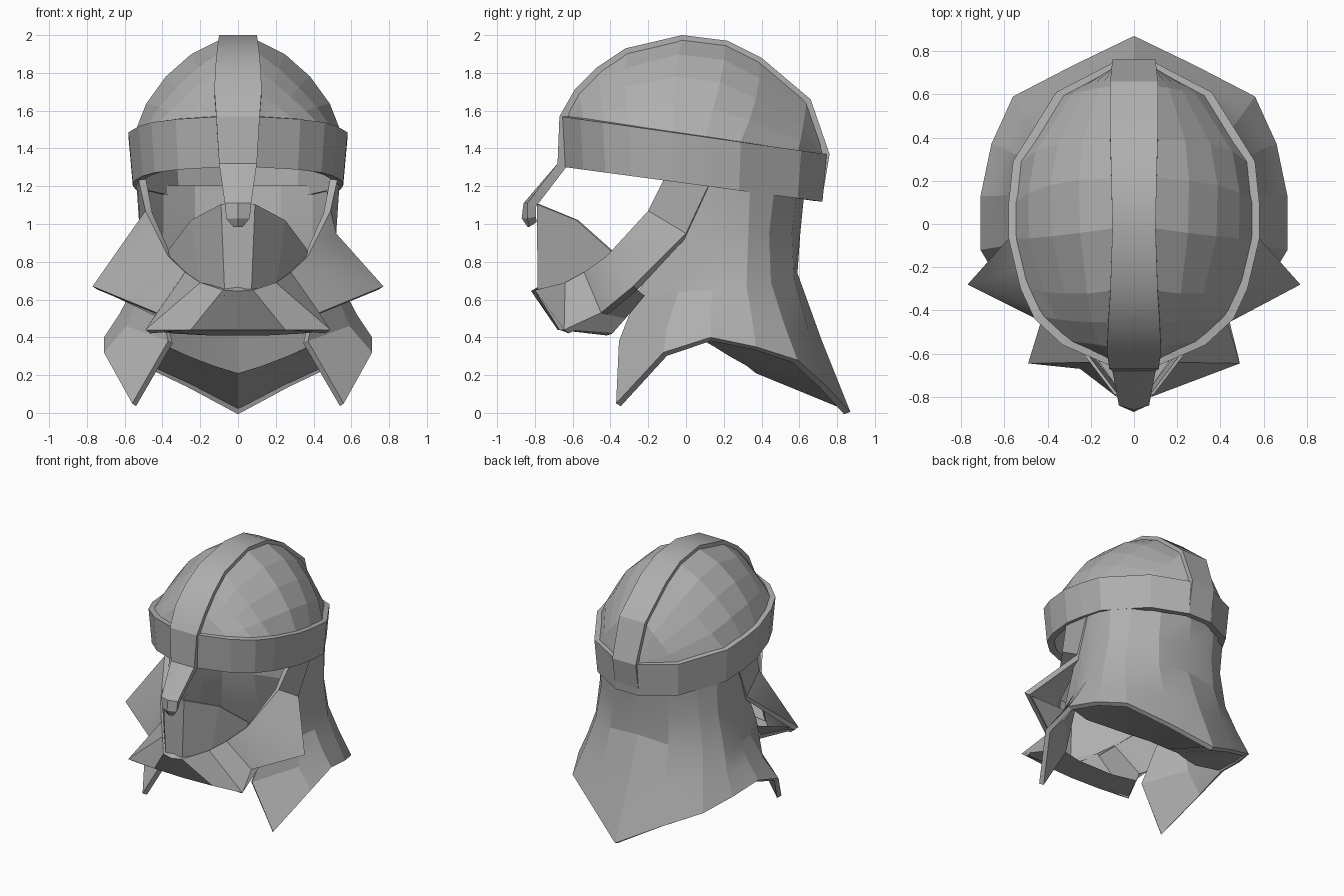
import bpy, bmesh, math
from mathutils import Vector

if "Cube" in bpy.data.objects:
    bpy.data.objects.remove(bpy.data.objects["Cube"])

steel = bpy.data.materials.new("grey steel")
steel.diffuse_color = (0.43, 0.43, 0.43, 1)
steel.use_nodes = True
steel.node_tree.nodes["Principled BSDF"].inputs["Base Color"].default_value = steel.diffuse_color
CENTRE = Vector((0, 0, 0.9))


def sheet(name, rows, closed=False, thick=0.0, smooth=None):
    """Skin a grid of points, face it outwards, then thicken it inwards."""
    bm = bmesh.new()
    grid = [[bm.verts.new(p) for p in row] for row in rows]
    n = len(grid[0])
    for a, b in zip(grid, grid[1:]):
        for i in range(n if closed else n - 1):
            j = (i + 1) % n
            bm.faces.new((a[i], a[j], b[j], b[i]))
    bmesh.ops.recalc_face_normals(bm, faces=bm.faces)
    bm.normal_update()
    if sum(f.normal.dot(f.calc_center_median() - CENTRE) * f.calc_area() for f in bm.faces) < 0:
        bmesh.ops.reverse_faces(bm, faces=bm.faces)
    me = bpy.data.meshes.new(name)
    bm.to_mesh(me)
    bm.free()
    me.materials.append(steel)
    ob = bpy.data.objects.new(name, me)
    bpy.context.collection.objects.link(ob)
    bpy.ops.object.select_all(action="DESELECT")
    ob.select_set(True)
    bpy.context.view_layer.objects.active = ob
    if thick:
        mod = ob.modifiers.new("thickness", "SOLIDIFY")
        mod.thickness, mod.offset = thick, -1
        bpy.ops.object.modifier_apply(modifier=mod.name)
    if smooth:
        bpy.ops.object.shade_smooth_by_angle(angle=math.radians(smooth))
    return ob


def both(half):
    """Mirror a half row that starts on the centre line."""
    return [(-x, y, z) for x, y, z in reversed(half[1:])] + list(half)


def brow_z(y):
    return 1.475 - 0.142 * y


# Brow band outline from back to front, tilted down towards the back
half = [(0.1, 0.745), (0.36, 0.61), (0.56, 0.29), (0.58, 0.1), (0.58, -0.07),
        (0.525, -0.3), (0.46, -0.44), (0.33, -0.56), (0.1, -0.66)]
plan = half + [(-x, y) for x, y in reversed(half)]
band_top = [(x, y, brow_z(y)) for x, y in plan]
band_low = [(x * 0.96, y * 0.97, 1.215 - 0.13 * y) for x, y in plan]
sheet("brow_band", [band_top, band_low], closed=True, thick=0.05)

# Crest strap and nose guard: y, z, half width, set-back of the side edges
strap = [(0.72, 1.13, 0.1, 0), (0.76, 1.37, 0.1, 0), (0.66, 1.66, 0.11, 0), (0.4, 1.88, 0.11, 0),
         (0.22, 1.97, 0.105, 0), (-0.02, 2.0, 0.1, 0), (-0.32, 1.93, 0.11, 0),
         (-0.47, 1.83, 0.12, 0), (-0.59, 1.71, 0.125, 0), (-0.67, 1.57, 0.115, 0),
         (-0.68, 1.32, 0.1, 0), (-0.86, 1.11, 0.07, 0.02), (-0.87, 1.03, 0.062, 0.03),
         (-0.84, 0.985, 0.025, 0.01)]
sheet("crest_and_nose_guard", [[(-w, y + d, z), (0, y, z), (w, y + d, z)] for y, z, w, d in strap],
      thick=0.05, smooth=24)

# Faceted dome: each rib arcs from the crest strap down to the brow band
hub = Vector((0, 0.03, 1.42))
for side, name in ((1, "dome_right"), (-1, "dome_left")):
    ribs = []
    for (y, z, w, d), (bx, by) in zip(strap[1:10], half):
        top = (Vector((w - 0.01, y, z)) - hub) * 0.965
        low = Vector((bx * 0.955, by * 0.965, brow_z(by) - 0.02)) - hub
        a = max(top.angle(low), 0.01)
        rib = []
        for k in range(5):
            t = k / 4
            p = hub + (top * math.sin((1 - t) * a) + low * math.sin(t * a)) / math.sin(a) * (
                1 - 0.06 * math.sin(math.pi * t) * min(1, a))
            rib.append((side * p.x, p.y, p.z))
        ribs.append(rib)
    sheet(name, ribs, thick=0.02)

# Flared neck guard, rows from top to rim, each from the back centre to the front edge
rim = [(0, 0.87, 0.005), (0.28, 0.735, 0.15), (0.56, 0.59, 0.28), (0.66, 0.37, 0.35),
       (0.71, 0.13, 0.4), (0.71, -0.12, 0.32), (0.56, -0.37, 0.05)]
neck = [
    [(0, 0.63, 1.2), (0.24, 0.59, 1.2), (0.42, 0.47, 1.2), (0.5, 0.34, 1.22),
     (0.53, 0.25, 1.23), (0.535, 0.17, 1.24), (0.53, 0.09, 1.25)],
    [(0, 0.605, 0.95), (0.24, 0.56, 0.95), (0.42, 0.44, 0.95), (0.505, 0.33, 0.95),
     (0.52, 0.18, 0.95), (0.515, 0.05, 0.95), (0.5, -0.05, 0.93)],
    [(0, 0.59, 0.74), (0.25, 0.57, 0.72), (0.46, 0.45, 0.69), (0.55, 0.32, 0.67),
     (0.56, 0.14, 0.65), (0.52, -0.04, 0.64), (0.43, -0.25, 0.65)],
    [(0, 0.72, 0.38), (0.27, 0.65, 0.43), (0.51, 0.52, 0.47), (0.6, 0.35, 0.5),
     (0.63, 0.13, 0.52), (0.59, -0.1, 0.46), (0.37, -0.355, 0.38)],
    rim]
sheet("neck_guard", [both(r) for r in neck], thick=0.035, smooth=16)

# Ledge closing the back of the neck guard from below
ledge = [(0, 0.37, 0.21), (0.13, 0.32, 0.25), (0.26, 0.23, 0.3), (0.37, 0.15, 0.35), (0.5, 0.08, 0.39)]
sheet("neck_ledge", [both(rim[:5]), both(ledge)])

# Face guard with cheek horns, from the chin centre round to the temple
face_top = [(0, -0.82, 0.645), (0.08, -0.8, 0.65), (0.2, -0.64, 0.69), (0.28, -0.54, 0.745),
            (0.37, -0.42, 0.83), (0.49, -0.2, 1.07), (0.53, -0.11, 1.25)]
face_low = [(0, -0.68, 0.44), (0.25, -0.67, 0.44), (0.49, -0.645, 0.44), (0.43, -0.45, 0.53),
            (0.77, -0.28, 0.67), (0.52, 0.0, 0.95), (0.54, 0.14, 1.25)]
sheet("face_guard", [both(face_top), both(face_low)], thick=0.04, smooth=40)

# Underside of the chin and horns
under = [(0, -0.42, 0.41), (0.15, -0.42, 0.41), (0.34, -0.39, 0.42), (0.41, -0.32, 0.5), (0.45, -0.22, 0.62)]
sheet("chin_underside", [both(face_low[:5]), both(under)])

# Mouth plate rising behind the face guard rim
plate_top = [(0.09, -0.79, 1.105), (0.25, -0.58, 1.02), (0.37, -0.4, 0.86)]
plate_low = [(0.07, -0.785, 0.62), (0.2, -0.62, 0.66), (0.355, -0.4, 0.8)]
mirror_rows = [[(-x, y, z) for x, y, z in reversed(r)] + r for r in (plate_top, plate_low)]
sheet("mouth_plate", mirror_rows, thick=0.015)
